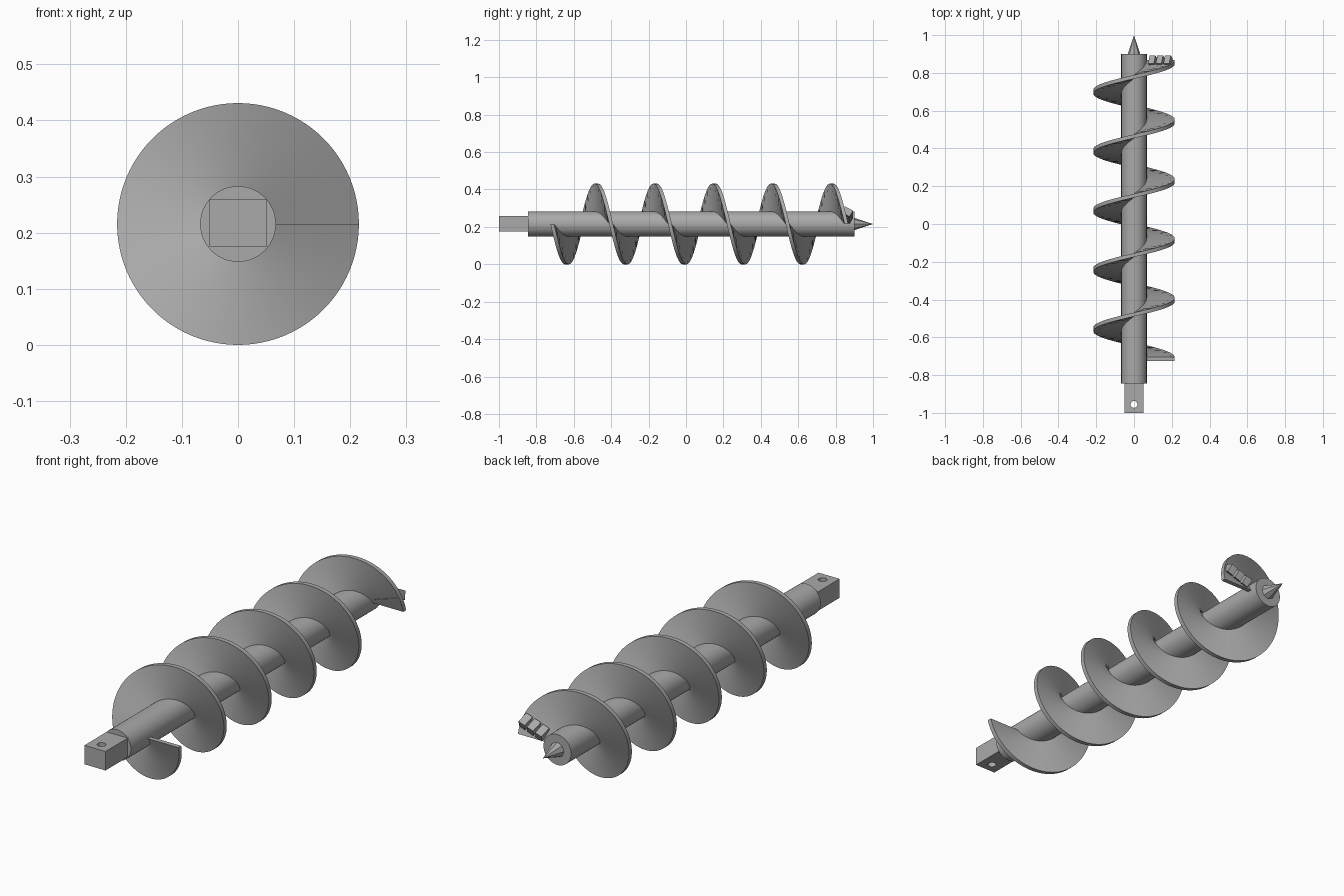
import bpy, bmesh
from math import pi, sin, cos, radians
from mathutils import Matrix, Vector

cube = bpy.data.objects.get("Cube")
if cube:
    bpy.data.objects.remove(cube, do_unlink=True)

AXIS_Z = 0.2155        # height of the drill axis
SHAFT_R = 0.0675
FLIGHT_R = 0.2155
TURNS, PITCH, START = 5, 0.3145, -0.715
THICK = 0.02
STEPS = 96             # flight segments per turn

steel = bpy.data.materials.new("steel grey")
steel.use_nodes = True
steel.diffuse_color = (0.4, 0.4, 0.4, 1)
steel.node_tree.nodes["Principled BSDF"].inputs["Base Color"].default_value = (0.4, 0.4, 0.4, 1)


def make(name, bm, smooth=False):
    """Turn a bmesh into a named steel object."""
    bmesh.ops.recalc_face_normals(bm, faces=bm.faces)
    mesh = bpy.data.meshes.new(name)
    bm.to_mesh(mesh)
    bm.free()
    mesh.materials.append(steel)
    obj = bpy.data.objects.new(name, mesh)
    bpy.context.collection.objects.link(obj)
    if smooth:
        bpy.ops.object.select_all(action='DESELECT')
        obj.select_set(True)
        bpy.context.view_layer.objects.active = obj
        bpy.ops.object.shade_smooth_by_angle(angle=radians(30))
    return obj


def rod(name, y0, y1, r0, r1, sides, smooth=False):
    """Cylinder or cone along the drill axis."""
    bm = bmesh.new()
    place = Matrix.Translation((0, (y0 + y1) / 2, AXIS_Z)) @ Matrix.Rotation(-pi / 2, 4, 'X')
    bmesh.ops.create_cone(bm, cap_ends=True, segments=sides, radius1=r0, radius2=r1,
                          depth=y1 - y0, matrix=place)
    return make(name, bm, smooth)


def box(name, matrix, size):
    bm = bmesh.new()
    bmesh.ops.create_cube(bm, size=1, matrix=matrix @ Matrix.Diagonal((*size, 1)))
    return make(name, bm)


# Shaft and pilot point
rod("shaft", -0.845, 0.9, SHAFT_R, SHAFT_R, 64, True)
rod("pilot_point", 0.9, 1.0, 0.033, 0, 8)

# Drive shank with a vertical pin hole
shank = box("drive_shank", Matrix.Translation((0, -0.92, AXIS_Z + 0.002)), (0.103, 0.16, 0.084))
bm = bmesh.new()
bmesh.ops.create_cone(bm, cap_ends=True, segments=32, radius1=0.018, radius2=0.018, depth=0.3,
                      matrix=Matrix.Translation((0, -0.955, AXIS_Z)))
cutter = make("pin_hole_cutter", bm)
cutter.hide_render = True
cut = shank.modifiers.new("pin_hole", 'BOOLEAN')
cut.object = cutter
cut.solver = 'EXACT'
bpy.context.view_layer.objects.active = shank
bpy.ops.object.modifier_apply(modifier=cut.name)
bpy.data.objects.remove(cutter, do_unlink=True)

# Spiral flight: a rectangular section swept along the helix
bm = bmesh.new()
rings = []
for i in range(TURNS * STEPS + 1):
    a = -2 * pi * i / STEPS
    y = START + PITCH * i / STEPS
    section = [(SHAFT_R - 0.006, -1), (FLIGHT_R, -1), (FLIGHT_R, 1), (SHAFT_R - 0.006, 1)]
    rings.append([bm.verts.new((r * cos(a), y + side * THICK / 2, AXIS_Z + r * sin(a)))
                  for r, side in section])
for lower, upper in zip(rings, rings[1:]):
    for k in range(4):
        n = (k + 1) % 4
        bm.faces.new((lower[k], lower[n], upper[n], upper[k]))
bm.faces.new(rings[0])
bm.faces.new(rings[-1])
make("spiral_flight", bm, True)

# Cutting teeth: a radial row near the flight's end, leaning into the cut
row = Matrix.Translation((0, 0.862, AXIS_Z)) @ Matrix.Rotation(radians(-19), 4, 'Y')
lean = Matrix.Rotation(radians(-30), 4, 'X')
for i, name in enumerate(("inner", "middle", "outer")):
    spot = Matrix.Translation(Vector((0.105 + 0.043 * i, 0, 0)))
    box(name + "_tooth", row @ spot @ lean, (0.032, 0.05, 0.038))
